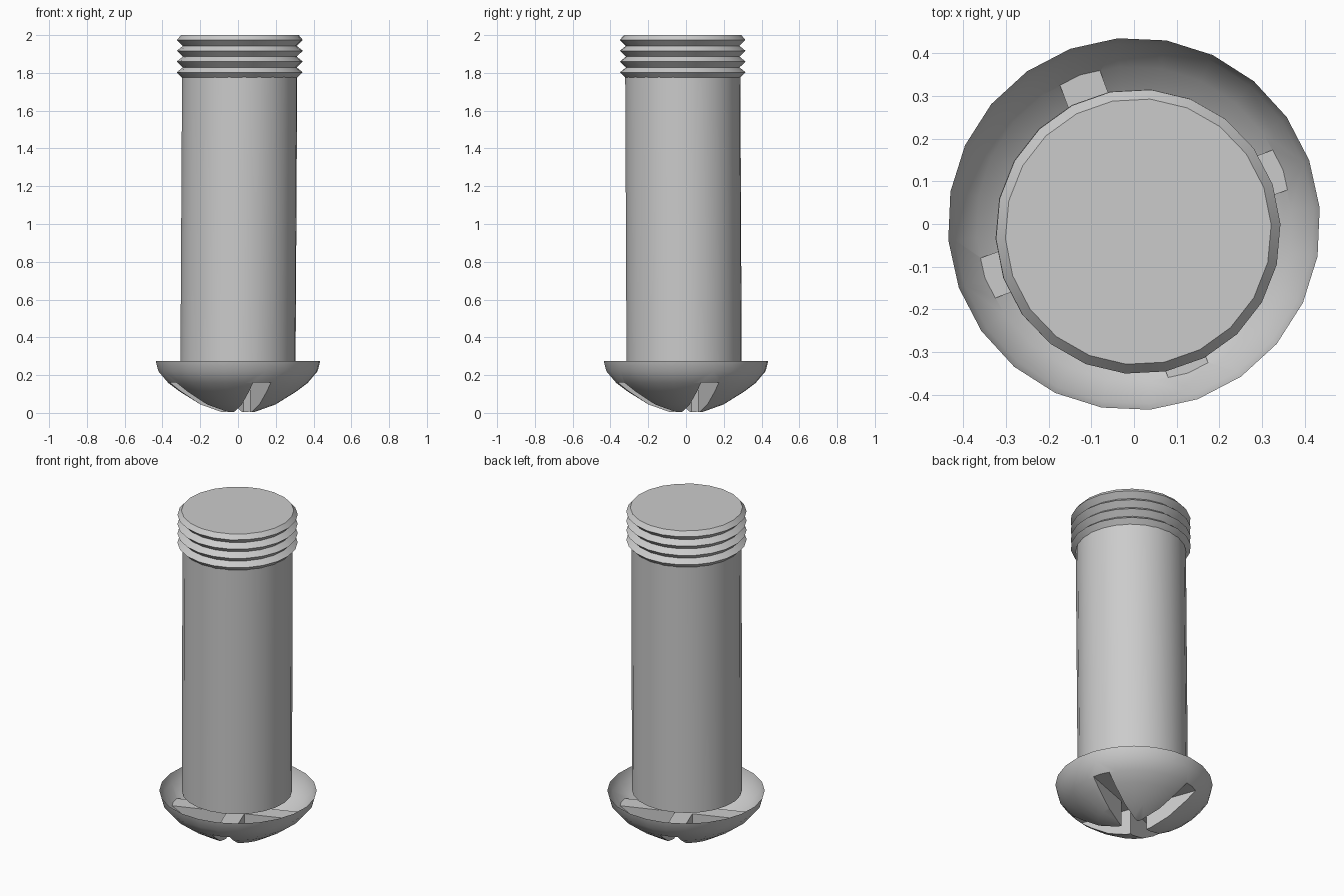
import bpy, bmesh, math
from mathutils import Matrix

if "Cube" in bpy.data.objects:
    bpy.data.objects.remove(bpy.data.objects["Cube"])


def add_object(name, bm):
    mesh = bpy.data.meshes.new(name)
    bm.to_mesh(mesh)
    bm.free()
    obj = bpy.data.objects.new(name, mesh)
    bpy.context.collection.objects.link(obj)
    return obj


def lathe(name, profile, sides, bottom, top, turn=0.0, cap_bottom=False, cap_top=False):
    """Stack rings of (radius, z); the axis leans from bottom (x, y, z) to top."""
    bm = bmesh.new()
    rings = []
    for r, z in profile:
        t = (z - bottom[2]) / (top[2] - bottom[2])
        cx = bottom[0] + (top[0] - bottom[0]) * t
        cy = bottom[1] + (top[1] - bottom[1]) * t
        angles = [math.radians(turn) + math.tau * i / sides for i in range(sides)]
        rings.append([bm.verts.new((cx + r * math.cos(a), cy + r * math.sin(a), z)) for a in angles])
    for lo, hi in zip(rings, rings[1:]):
        for i in range(sides):
            j = (i + 1) % sides
            bm.faces.new((lo[i], lo[j], hi[j], hi[i]))
    if cap_bottom:
        bm.faces.new(rings[0][::-1])
    if cap_top:
        bm.faces.new(rings[-1])
    return add_object(name, bm)


def smooth(obj, degrees):
    bpy.ops.object.select_all(action='DESELECT')
    obj.select_set(True)
    bpy.context.view_layer.objects.active = obj
    bpy.ops.object.shade_smooth_by_angle(angle=math.radians(degrees))


# Domed head, closed while the slots are cut
RIM = 0.275
dome = [(0.03, 0.0), (0.09, 0.005), (0.2, 0.045), (0.31, 0.113),
        (0.37, 0.158), (0.423, 0.22), (0.437, RIM)]
head = lathe("domed_head", dome, 24, (0, 0, 0), (0, 0, 1), 5, True, True)

# Cross-shaped cutter
W, L = 0.05, 0.6
bm = bmesh.new()
outline = []
for k in range(4):
    rot = Matrix.Rotation(math.radians(20.3 + 90 * k), 2)
    for p in ((L, -W), (L, W), (W, W)):
        x = rot[0][0] * p[0] + rot[0][1] * p[1]
        y = rot[1][0] * p[0] + rot[1][1] * p[1]
        outline.append((x, y))
low = [bm.verts.new((x, y, -0.2)) for x, y in outline]
high = [bm.verts.new((x, y, 0.16)) for x, y in outline]
bm.faces.new(low[::-1])
bm.faces.new(high)
for i in range(12):
    j = (i + 1) % 12
    bm.faces.new((low[i], low[j], high[j], high[i]))
cutter = add_object("slot_cutter", bm)
cutter.hide_render = True

mod = head.modifiers.new("cross_slot", 'BOOLEAN')
mod.object = cutter
mod.operation = 'DIFFERENCE'
mod.solver = 'EXACT'
bpy.context.view_layer.update()
cut_mesh = bpy.data.meshes.new_from_object(head.evaluated_get(bpy.context.evaluated_depsgraph_get()))
head.modifiers.clear()
head.data = cut_mesh
bpy.data.objects.remove(cutter)

# Open the top of the head so it is a hollow bowl around the shaft
bm = bmesh.new()
bm.from_mesh(head.data)
lids = [f for f in bm.faces if all(v.co.z > RIM - 0.001 for v in f.verts)]
bmesh.ops.delete(bm, geom=lids, context='FACES')
bm.to_mesh(head.data)
bm.free()
smooth(head, 40)

# Slightly leaning shaft
BOTTOM, TOP = (0.0, -0.01, RIM), (0.01, -0.018, 2.0)
shaft = lathe("shaft", [(0.306, RIM), (0.306, 1.785)], 24, BOTTOM, TOP, 5)
smooth(shaft, 40)

# Thread ridges and end cap
ridges = [(0.306, 1.775)]
for k in range(4):
    z = 1.803 + 0.057 * k
    ridges += [(0.334, z), (0.302, z + 0.026)]
ridges[-1] = (0.312, 2.0)
thread = lathe("threaded_end", ridges, 22, BOTTOM, TOP, 3, cap_top=True)
smooth(thread, 30)
